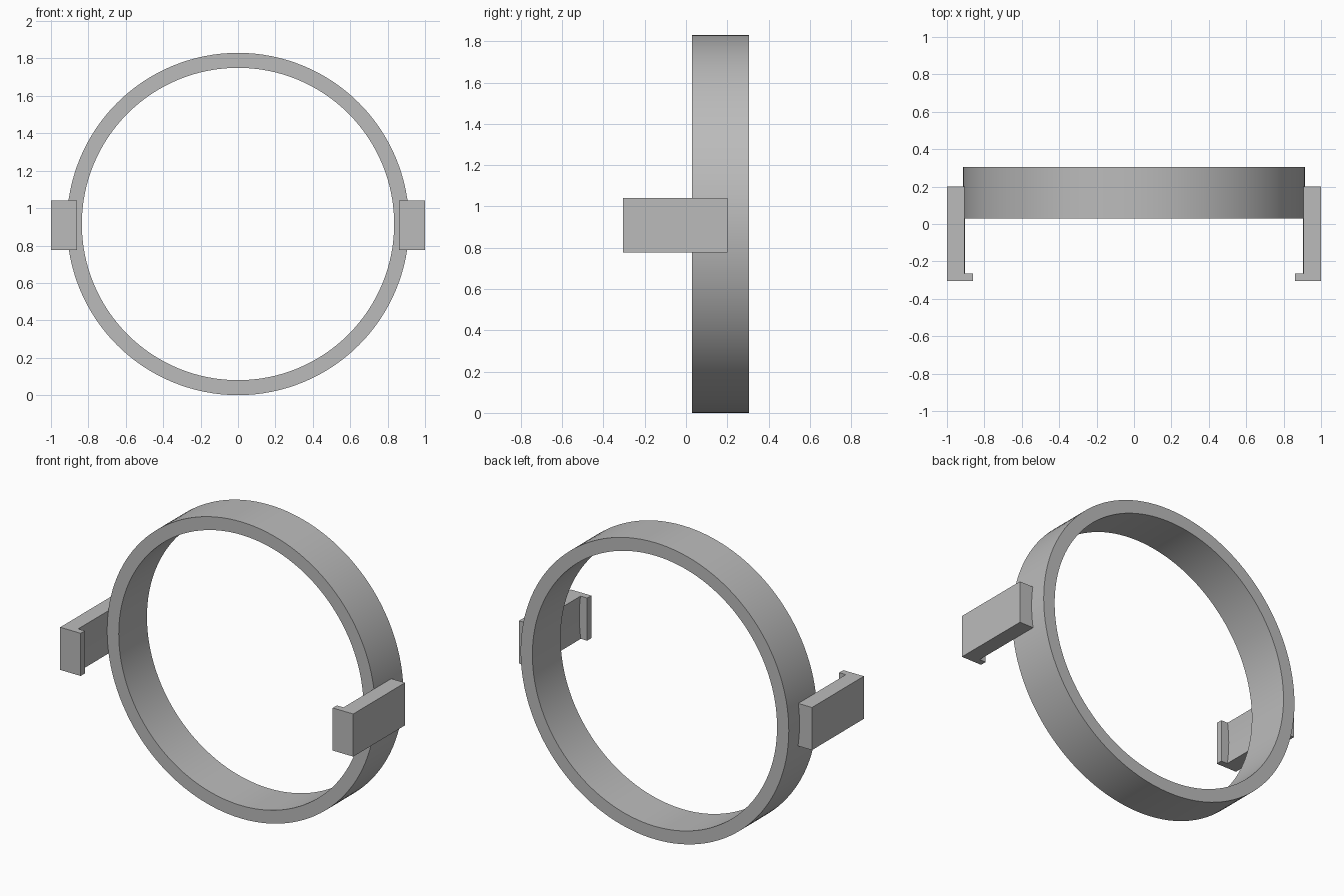
import bpy
import bmesh
from math import radians, sin, cos, tau

old = bpy.data.objects.get("Cube")
if old:
    bpy.data.objects.remove(old, do_unlink=True)

OUTER, INNER, CENTRE_Z = 0.915, 0.835, 0.915
SEGMENTS = 128

grey = bpy.data.materials.new("plain grey")
grey.use_nodes = True
colour = (0.5, 0.5, 0.5, 1)
grey.diffuse_color = colour
grey.node_tree.nodes["Principled BSDF"].inputs["Base Color"].default_value = colour


def new_object(name, bm):
    bmesh.ops.recalc_face_normals(bm, faces=bm.faces)
    mesh = bpy.data.meshes.new(name)
    bm.to_mesh(mesh)
    bm.free()
    mesh.materials.append(grey)
    obj = bpy.data.objects.new(name, mesh)
    bpy.context.collection.objects.link(obj)
    return obj


def circle(bm, radius, y):
    angles = [tau * i / SEGMENTS for i in range(SEGMENTS)]
    return [bm.verts.new((radius * cos(a), y, CENTRE_Z + radius * sin(a))) for a in angles]


def select_only(obj):
    bpy.ops.object.select_all(action='DESELECT')
    obj.select_set(True)
    bpy.context.view_layer.objects.active = obj


def smooth(obj):
    select_only(obj)
    bpy.ops.object.shade_smooth_by_angle(angle=radians(30))


# Ring: a rectangular section swept round the y axis
bm = bmesh.new()
section = [(OUTER, 0.03), (OUTER, 0.305), (INNER, 0.305), (INNER, 0.03)]
loops = [circle(bm, r, y) for r, y in section]
for k, loop in enumerate(loops):
    after = loops[(k + 1) % len(loops)]
    for i in range(SEGMENTS):
        j = (i + 1) % SEGMENTS
        bm.faces.new((loop[i], loop[j], after[j], after[i]))
smooth(new_object("ring", bm))

# Cutter that hollows each arm to the ring's outer curve, leaving the front lip
bm = bmesh.new()
front, back = circle(bm, OUTER - 0.001, -0.265), circle(bm, OUTER - 0.001, 0.5)
bm.faces.new(front)
bm.faces.new(back)
for i in range(SEGMENTS):
    j = (i + 1) % SEGMENTS
    bm.faces.new((front[i], front[j], back[j], back[i]))
cutter = new_object("arm_cutter", bm)
cutter.hide_render = True

# Hooked arms on both sides
for side, name in ((1, "left_arm"), (-1, "right_arm")):
    bm = bmesh.new()
    bmesh.ops.create_cube(bm, size=1)
    low, high = (0.86, -0.305, 0.777), (1.0, 0.2, 1.04)
    for v in bm.verts:
        v.co = [b if c > 0 else a for a, b, c in zip(low, high, v.co)]
        v.co.x *= side
    arm = new_object(name, bm)
    hollow = arm.modifiers.new("hollow", 'BOOLEAN')
    hollow.operation = 'DIFFERENCE'
    hollow.solver = 'EXACT'
    hollow.object = cutter
    select_only(arm)
    bpy.ops.object.modifier_apply(modifier=hollow.name)
    smooth(arm)

bpy.data.objects.remove(cutter, do_unlink=True)
